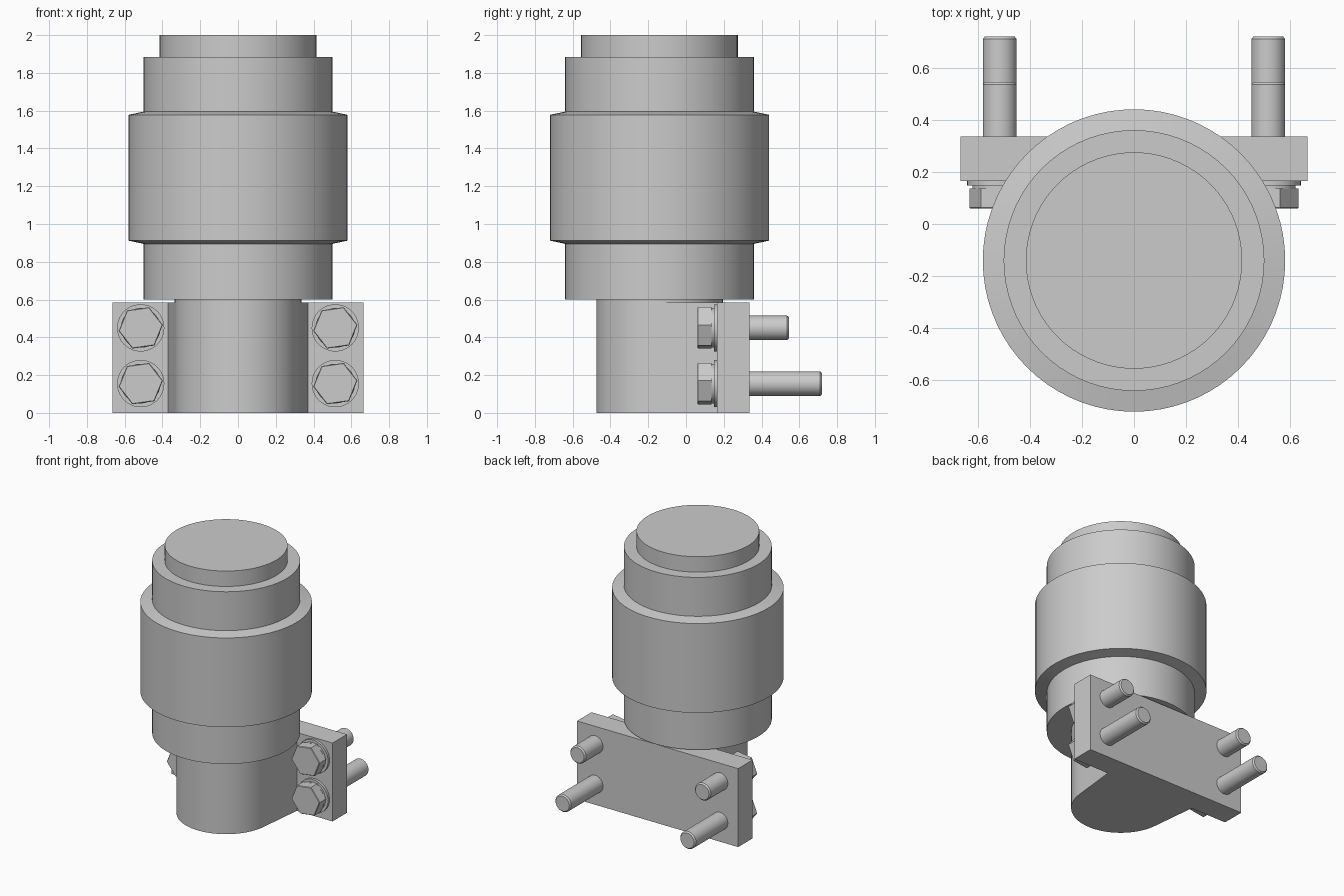
import bpy, bmesh
from math import sin, cos, pi, radians, acos, atan2, hypot

if "Cube" in bpy.data.objects:
    bpy.data.objects.remove(bpy.data.objects["Cube"])

CY = -0.14          # y of the main vertical axis
NECK_R = 0.335


def finish(name, bm, loc=(0, 0, 0), rot=(0, 0, 0), smooth=True):
    bmesh.ops.recalc_face_normals(bm, faces=bm.faces)
    me = bpy.data.meshes.new(name)
    bm.to_mesh(me)
    bm.free()
    ob = bpy.data.objects.new(name, me)
    bpy.context.collection.objects.link(ob)
    ob.location, ob.rotation_euler = loc, rot
    if smooth:
        bpy.ops.object.select_all(action='DESELECT')
        ob.select_set(True)
        bpy.context.view_layer.objects.active = ob
        bpy.ops.object.shade_smooth_by_angle(angle=radians(30))
    return ob


def lathe(name, profile, loc, sides=64, rot=(0, 0, 0), phase=0.0, smooth=True):
    """Closed solid from (radius, height) pairs, turned about local z."""
    bm = bmesh.new()
    rings = [[bm.verts.new((r * cos(phase + 2 * pi * i / sides),
                            r * sin(phase + 2 * pi * i / sides), h))
              for i in range(sides)] for r, h in profile]
    for a, b in zip(rings, rings[1:]):
        for i in range(sides):
            j = (i + 1) % sides
            bm.faces.new((a[i], a[j], b[j], b[i]))
    bm.faces.new(rings[0])
    bm.faces.new(rings[-1])
    return finish(name, bm, loc, rot, smooth)


def prism(name, outline, height, smooth=True):
    bm = bmesh.new()
    face = bm.faces.new([bm.verts.new((x, y, 0)) for x, y in outline])
    top = bmesh.ops.extrude_face_region(bm, geom=[face], use_keep_orig=True)
    verts = [v for v in top["geom"] if isinstance(v, bmesh.types.BMVert)]
    bmesh.ops.translate(bm, verts=verts, vec=(0, 0, height))
    return finish(name, bm, smooth=smooth)


# Stepped main housing
lathe("housing", [(0.5, 0.6), (0.5, 0.895), (0.58, 0.912), (0.58, 1.578),
                  (0.5, 1.595), (0.5, 1.885), (0.415, 1.885), (0.415, 2.0)],
      (0, CY, 0), sides=72)

# Neck: round front whose sides run tangentially out to the plate
corner = (0.37, 0.17)
dx, dy = corner[0], corner[1] - CY
start = atan2(dy, dx) - acos(NECK_R / hypot(dx, dy))
sweep = pi + 2 * start
N = 40
arc = [(NECK_R * cos(start - sweep * i / N), CY + NECK_R * sin(start - sweep * i / N))
       for i in range(N + 1)]
prism("neck", [corner] + arc + [(-corner[0], corner[1])], 0.585)
lathe("neck_collar", [(NECK_R, 0.58), (NECK_R, 0.602)], (0, CY, 0))

# Mounting plate
prism("mounting_plate", [(-0.665, 0.165), (0.665, 0.165),
                         (0.665, 0.335), (-0.665, 0.335)], 0.585, smooth=False)

# Four bolts along +y: hex head, bearing collar, washer and shaft
TO_Y = (-pi / 2, 0, 0)
for side, sx in (("left", -1), ("right", 1)):
    for row, z, tip in (("lower", 0.155, 0.72), ("upper", 0.45, 0.545)):
        tag = f"{row}_{side}"
        at = (sx * 0.515, 0, z)
        lathe("bolt_head_" + tag, [(0.114, 0.06), (0.118, 0.064), (0.118, 0.136)],
              at, 6, TO_Y, radians(-8), smooth=False)
        lathe("washer_" + tag, [(0.105, 0.134), (0.105, 0.147), (0.125, 0.147),
                                (0.125, 0.168)], at, 40, TO_Y)
        lathe("bolt_shaft_" + tag, [(0.065, 0.16), (0.065, tip - 0.01),
                                    (0.056, tip)], at, 32, TO_Y)
